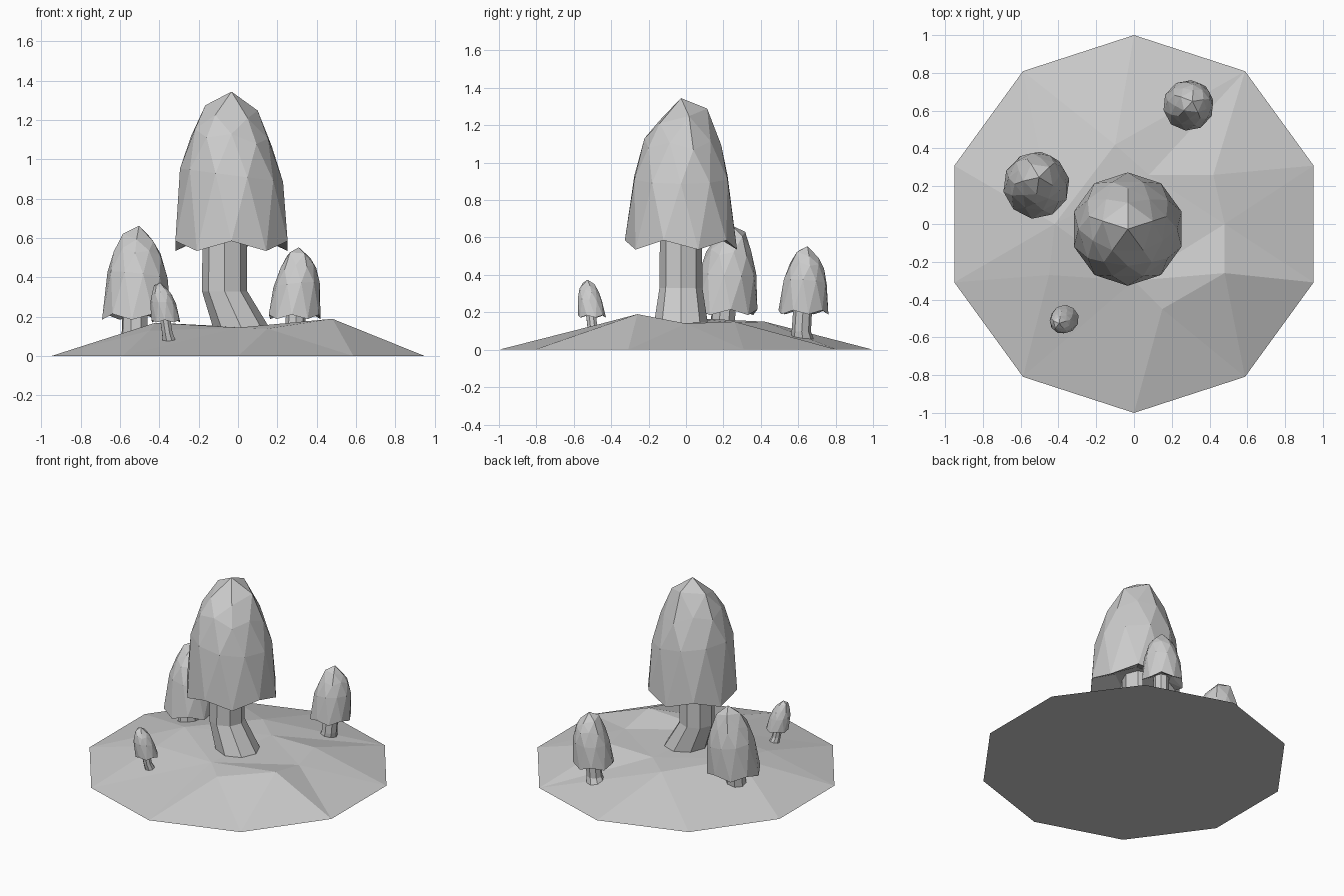
import bpy, bmesh, math
from mathutils import Vector
from mathutils.geometry import delaunay_2d_cdt

if "Cube" in bpy.data.objects:
    bpy.data.objects.remove(bpy.data.objects["Cube"])


def finish(bm, name):
    bmesh.ops.recalc_face_normals(bm, faces=bm.faces[:])
    me = bpy.data.meshes.new(name)
    bm.to_mesh(me)
    bm.free()
    bpy.context.collection.objects.link(bpy.data.objects.new(name, me))


# Ground: ten-sided flat base with a bumpy faceted top
def ground():
    rim = [(math.sin(i * math.pi / 5), math.cos(i * math.pi / 5), 0) for i in range(10)]
    bumps = [(.48, -.26, .19), (.15, -.45, .14), (.48, 0, .14), (.42, .26, .15),
             (.08, .26, .145), (-.1, .42, .15), (-.42, 0, .17), (-.45, -.27, .13),
             (0, -.3, .145)]
    pts = rim + bumps
    _, _, tris, orig, _, _ = delaunay_2d_cdt([Vector(p[:2]) for p in pts], [], [], 0, 1e-5)
    bm = bmesh.new()
    vs = [bm.verts.new(p) for p in pts]
    for t in tris:
        bm.faces.new([vs[orig[i][0]] for i in t])
    bm.faces.new(vs[:10])
    finish(bm, "ground")


# Cap profile: sphere height -> (height, radius); the lowest two are tucked inside
CAP = {1.0: (.785, 0), .85: (.69, .14), .53: (.57, .195), .45: (.535, .215),
       0.0: (.36, .262), -.45: (.025, .30), -.53: (-.025, .30),
       -.85: (.09, .14), -1.0: (.10, 0)}
# Stem rings: height, radius, sideways bend
STEM = [(-.46, .15, .07), (-.23, .115, -.035), (.12, .112, -.035)]


def mushroom(name, pos, scale, lean, turn, bend=1):
    def place(x, y, z):
        c, s = math.cos(turn), math.sin(turn)
        return Vector((pos[0] + scale * (x * c - y * s + lean[0] * z),
                       pos[1] + scale * (x * s + y * c + lean[1] * z),
                       max(.03, pos[2] + scale * z)))

    # Faceted cap
    bm = bmesh.new()
    bmesh.ops.create_icosphere(bm, subdivisions=2, radius=1)
    for v in bm.verts:
        key = min(CAP, key=lambda k: abs(k - v.co.z))
        z, r = CAP[key]
        a = math.atan2(v.co.y, v.co.x) + math.pi / 2
        x, y = r * math.cos(a), r * math.sin(a)
        if key == .85:
            z += .28 * y - .1 * x
        elif key >= 0:
            z -= .13 * x
        v.co = place(x, y, z)
    finish(bm, name + "_cap")

    # Eight-sided bent stem
    bm = bmesh.new()
    rings = [[bm.verts.new(place(r * math.cos(i * math.pi / 4) + b * bend,
                                 r * math.sin(i * math.pi / 4), z))
              for i in range(8)] for z, r, b in STEM]
    for lo, hi in zip(rings, rings[1:]):
        for i in range(8):
            j = (i + 1) % 8
            bm.faces.new((lo[i], lo[j], hi[j], hi[i]))
    bm.faces.new(rings[0])
    bm.faces.new(rings[-1])
    finish(bm, name + "_stem")


ground()
mushroom("large", (-.033, -.027, .56), 1, (0, 0), 0)
mushroom("medium", (-.517, .205, .20), .59, (.03, .09), .5, .4)
mushroom("small", (.288, .628, .20), .45, (.06, .06), 2.4, .5)
mushroom("tiny", (-.367, -.503, .178), .25, (-.15, -.12), 1.2, .5)
